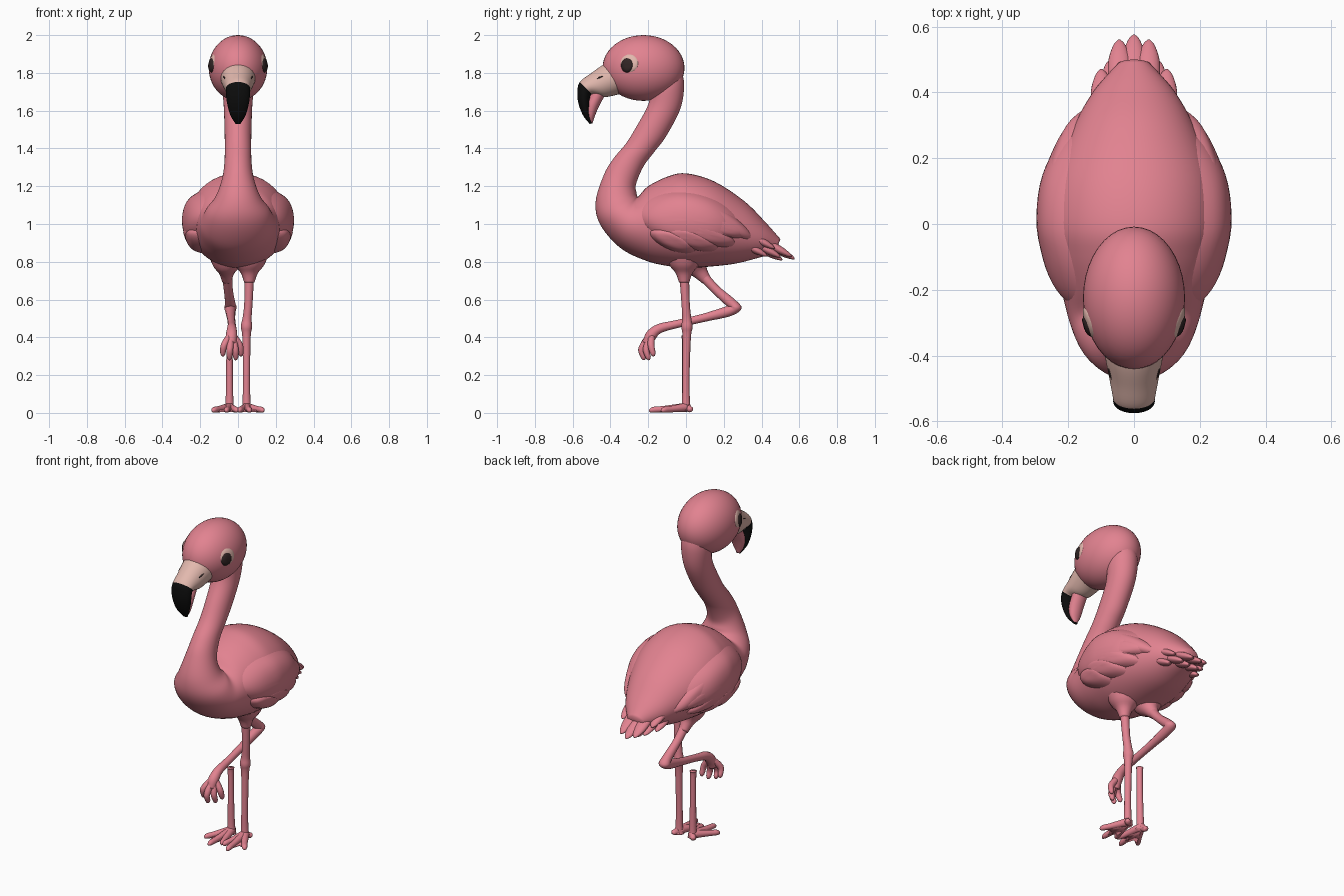
import bpy, bmesh, math
from mathutils import Vector as V
from mathutils.bvhtree import BVHTree


def material(name, rgb):
    m = bpy.data.materials.new(name)
    m.diffuse_color = (*rgb, 1)
    return m


PINK = material("flamingo pink", (0.76, 0.225, 0.28))
PALE = material("pale beak", (0.76, 0.48, 0.42))
BLACK = material("black tip", (0.004, 0.004, 0.004))
DARK = material("dark eye", (0.03, 0.018, 0.018))


def finish(name, bm, mats, recalc=True):
    if recalc:
        bmesh.ops.recalc_face_normals(bm, faces=bm.faces)
    for f in bm.faces:
        f.smooth = True
    me = bpy.data.meshes.new(name)
    bm.to_mesh(me)
    bm.free()
    for m in mats:
        me.materials.append(m)
    ob = bpy.data.objects.new(name, me)
    bpy.context.collection.objects.link(ob)
    return ob


def catmull(a, b, c, d, t):
    return 0.5 * (2 * b + (c - a) * t + (2 * a - 5 * b + 4 * c - d) * t * t
                  + (3 * b - a - 3 * c + d) * t ** 3)


def loft(name, secs, mats=(PINK,), sub=6, seg=32, split=None):
    """Skin elliptical sections (centre, axis u, axis v), smoothed along the way.
    Faces after section number split take the second material."""
    bm, rings, n = bmesh.new(), [], len(secs)
    for i in range(n - 1):
        four = [secs[max(0, min(n - 1, i + k))] for k in (-1, 0, 1, 2)]
        for s in range(sub + (i == n - 2)):
            c, u, v = (catmull(*[q[k] for q in four], s / sub) for k in range(3))
            rings.append([bm.verts.new(c + u * math.cos(2 * math.pi * j / seg)
                                       + v * math.sin(2 * math.pi * j / seg)) for j in range(seg)])
    for i, (a, b) in enumerate(zip(rings, rings[1:])):
        for j in range(seg):
            f = bm.faces.new((a[j], a[j - 1], b[j - 1], b[j]))
            f.material_index = int(split is not None and i >= split * sub)
    bm.faces.new(rings[0])
    bm.faces.new(rings[-1]).material_index = int(split is not None)
    return finish(name, bm, mats)


def pairs(rows):
    """Sections from two outline points (y, z) in side view and a half-width in x."""
    out = []
    for y0, z0, y1, z1, w in rows:
        a, b = V((0, y0, z0)), V((0, y1, z1))
        out.append(((a + b) / 2, V((w, 0, 0)), (a - b) / 2))
    return out


def tube(name, pts, flat=1.0, sub=4, seg=16):
    """Round (or flattened) limb through points (x, y, z, radius)."""
    p, secs = [V(q[:3]) for q in pts], []
    for i, q in enumerate(pts):
        t = (p[min(i + 1, len(p) - 1)] - p[max(i - 1, 0)]).normalized()
        v = t.cross(V((1, 0, 0))).normalized()
        secs.append((p[i], v.cross(t) * q[3], v * q[3] * flat))
    return loft(name, secs, sub=sub, seg=seg)


def surface(ob):
    return BVHTree.FromPolygons([v.co for v in ob.data.vertices],
                                [p.vertices[:] for p in ob.data.polygons])


def mirror(ob):
    ob.modifiers.new("both sides", 'MIRROR').use_mirror_merge = False


def patch(name, tree, p, q, width, lift, mat, seg=32, nr=8):
    """Oval raised patch lying on the side of a surface, from p to q (y, z), on both sides."""
    p, q = V(p), V(q)
    c, d = (p + q) / 2, (q - p) / 2
    e = V((-d.y, d.x)).normalized() * width
    bm, rings, last = bmesh.new(), [], 0.1

    def vert(r, a):
        nonlocal last
        s = c + d * r * math.cos(a) + e * r * math.sin(a)
        hit = tree.ray_cast(V((2, s.x, s.y)), V((-1, 0, 0)))[0]
        last = hit.x if hit else last
        return bm.verts.new((last + lift * (1 - r ** 6) - 0.004 * r ** 6, s.x, s.y))
    mid = vert(0, 0)
    for i in range(1, nr + 1):
        r = math.sin(i / nr * math.pi / 2)
        rings.append([vert(r, 2 * math.pi * j / seg) for j in range(seg)])
    for j in range(seg):
        bm.faces.new((mid, rings[0][j - 1], rings[0][j]))
        for a, b in zip(rings, rings[1:]):
            bm.faces.new((a[j - 1], b[j - 1], b[j], a[j]))
    ob = finish(name, bm, (mat,), recalc=False)
    mirror(ob)
    return ob


def ball(name, c, r):
    bm = bmesh.new()
    bmesh.ops.create_uvsphere(bm, u_segments=40, v_segments=24, radius=1)
    for v in bm.verts:
        v.co = V((v.co.x * r[0] + c[0], v.co.y * r[1] + c[1], v.co.z * r[2] + c[2]))
    return finish(name, bm, (PINK,))


# neck and body in one sweep, pivoting round the crease behind the neck
body = loft("body_and_neck", pairs([
    (-0.03, 1.83, -0.20, 1.77, 0.08), (-0.010, 1.74, -0.19, 1.69, 0.082),
    (-0.03, 1.61, -0.205, 1.62, 0.075), (-0.105, 1.465, -0.26, 1.52, 0.071),
    (-0.165, 1.385, -0.315, 1.43, 0.07), (-0.225, 1.305, -0.385, 1.345, 0.072),
    (-0.265, 1.21, -0.435, 1.26, 0.085), (-0.262, 1.165, -0.478, 1.12, 0.12),
    (-0.258, 1.148, -0.456, 1.00, 0.165), (-0.25, 1.148, -0.35, 0.875, 0.195),
    (-0.20, 1.20, -0.21, 0.805, 0.22), (-0.10, 1.25, -0.08, 0.775, 0.25),
    (0.00, 1.268, 0.02, 0.768, 0.265), (0.15, 1.225, 0.13, 0.775, 0.25),
    (0.31, 1.12, 0.26, 0.79, 0.19), (0.42, 1.01, 0.38, 0.82, 0.125),
    (0.50, 0.92, 0.47, 0.845, 0.05)]), seg=48)

# wings with overlapping flight feathers
skin = surface(body)
patch("wing", skin, (-0.237, 1.07), (0.28, 0.97), 0.145, 0.032, PINK, seg=48, nr=12)
for i, (a, b, w) in enumerate([((0.04, 1.13), (0.345, 0.925), 0.045),
                               ((0.0, 1.04), (0.33, 0.945), 0.05),
                               ((-0.05, 1.0), (0.26, 0.895), 0.05),
                               ((-0.12, 0.97), (0.17, 0.872), 0.05),
                               ((-0.19, 0.96), (0.05, 0.862), 0.05)]):
    patch(f"wing_feather_{i + 1}", skin, a, b, w, 0.026 + 0.003 * i, PINK)

# tail feathers
for i, (x, y, z) in enumerate([(0, 0.575, 0.815), (0.045, 0.56, 0.828), (0.03, 0.51, 0.81),
                               (0.07, 0.50, 0.825), (0.10, 0.47, 0.87), (0.10, 0.43, 0.83)]):
    a, b = V((x * 0.85, y - 0.24, z + 0.13)), V((x, y, z))
    ob = tube(f"tail_feather_{i + 1}", [(*a.lerp(b, t), r) for t, r in
                                        [(0, 0.015), (0.3, 0.034), (0.7, 0.036), (0.92, 0.02), (1, 0.004)]], flat=0.6)
    if x:
        mirror(ob)

# head, beak and eyes
head = ball("head", (0, -0.225, 1.826), (0.155, 0.217, 0.174))
beak = loft("upper_beak", pairs([
    (-0.35, 1.88, -0.30, 1.70, 0.098), (-0.43, 1.848, -0.355, 1.687, 0.09),
    (-0.50, 1.80, -0.43, 1.672, 0.076), (-0.562, 1.752, -0.495, 1.685, 0.064),
    (-0.575, 1.70, -0.507, 1.66, 0.063), (-0.57, 1.64, -0.507, 1.62, 0.056),
    (-0.545, 1.575, -0.508, 1.575, 0.04), (-0.51, 1.53, -0.495, 1.533, 0.014)]),
    (PALE, BLACK), split=3)
loft("lower_beak", pairs([
    (-0.50, 1.70, -0.43, 1.68, 0.045), (-0.53, 1.63, -0.462, 1.62, 0.043),
    (-0.525, 1.575, -0.483, 1.57, 0.033), (-0.508, 1.535, -0.494, 1.535, 0.012)]))
patch("nostril", surface(beak), (-0.475, 1.768), (-0.435, 1.785), 0.004, 0.003, DARK, seg=12, nr=3)
face = surface(head)
patch("eye_ring", face, (-0.30, 1.80), (-0.30, 1.902), 0.05, 0.006, PALE)
patch("eye", face, (-0.312, 1.80), (-0.312, 1.884), 0.034, 0.012, DARK)

# standing leg
tube("standing_thigh", [(0.06, -0.01, 0.86, 0.11), (0.06, -0.01, 0.785, 0.08),
                        (0.06, -0.01, 0.74, 0.045), (0.06, -0.01, 0.69, 0.027)])
tube("standing_leg", [(0.06, -0.01, 0.74, 0.026), (0.055, -0.002, 0.58, 0.022),
                      (0.048, 0.004, 0.50, 0.024), (0.045, 0.005, 0.455, 0.03),
                      (0.045, 0.004, 0.40, 0.022), (0.045, 0.0, 0.20, 0.019),
                      (0.045, 0.0, 0.06, 0.021), (0.045, 0.0, 0.012, 0.028)])

# raised, folded leg
tube("raised_thigh", [(-0.06, 0.03, 0.85, 0.10), (-0.06, 0.05, 0.785, 0.075),
                      (-0.06, 0.075, 0.745, 0.042), (-0.06, 0.11, 0.70, 0.026)])
tube("raised_leg", [(-0.06, 0.06, 0.76, 0.03), (-0.052, 0.15, 0.66, 0.024),
                    (-0.042, 0.235, 0.585, 0.027), (-0.04, 0.262, 0.558, 0.033),
                    (-0.04, 0.23, 0.54, 0.028), (-0.037, 0.10, 0.505, 0.022),
                    (-0.033, -0.05, 0.47, 0.021), (-0.033, -0.14, 0.447, 0.025),
                    (-0.034, -0.185, 0.41, 0.03), (-0.036, -0.205, 0.365, 0.026)])
for i, (x, y, z) in enumerate([(-0.08, -0.215, 0.30), (-0.045, -0.225, 0.28),
                               (-0.012, -0.20, 0.28), (0.015, -0.175, 0.30)]):
    tube(f"raised_toe_{i + 1}", [(-0.035, -0.18, 0.42, 0.018), (x * 0.85 - 0.005, y - 0.01, z + 0.06, 0.018),
                                 (x, y, z + 0.015, 0.014), (x, y + 0.005, z, 0.005)])

# spare lower leg standing on its own foot
tube("lower_leg_post", [(-0.045, -0.005, 0.41, 0.021), (-0.045, -0.005, 0.385, 0.017),
                        (-0.045, -0.003, 0.20, 0.018), (-0.045, 0.0, 0.06, 0.021), (-0.045, 0.0, 0.012, 0.028)])


# webbed feet, one the mirror of the other
def foot(side, s):
    tips = [(0.135, -0.13), (0.062, -0.195), (0.005, -0.15)]
    for i, (x, y) in enumerate(tips + [(0.07, 0.03)]):
        h = V((0.045, 0)).lerp(V((x, y)), 0.6)
        tube(f"{side}_toe_{i + 1}", [(s * 0.045, 0.005, 0.03, 0.024), (s * h.x, h.y, 0.02, 0.017),
                                     (s * (x * 0.9 + 0.0045), y * 0.9, 0.016, 0.015), (s * x, y, 0.01, 0.006)])
    bm = bmesh.new()
    flat = [(0.045, 0.0), tips[0], (0.085, -0.115), tips[1], (0.038, -0.12), tips[2]]
    rows = [[bm.verts.new((s * (0.045 + (x - 0.045) * 0.85), y * 0.85, z)) for x, y in flat] for z in (0.004, 0.016)]
    for r in rows:
        for k in (1, 3):
            bm.faces.new((r[0], r[k], r[k + 1], r[k + 2]))
    for k in range(6):
        bm.faces.new((rows[0][k - 1], rows[0][k], rows[1][k], rows[1][k - 1]))
    finish(f"{side}_web", bm, (PINK,))


foot("right", 1)
foot("left", -1)
